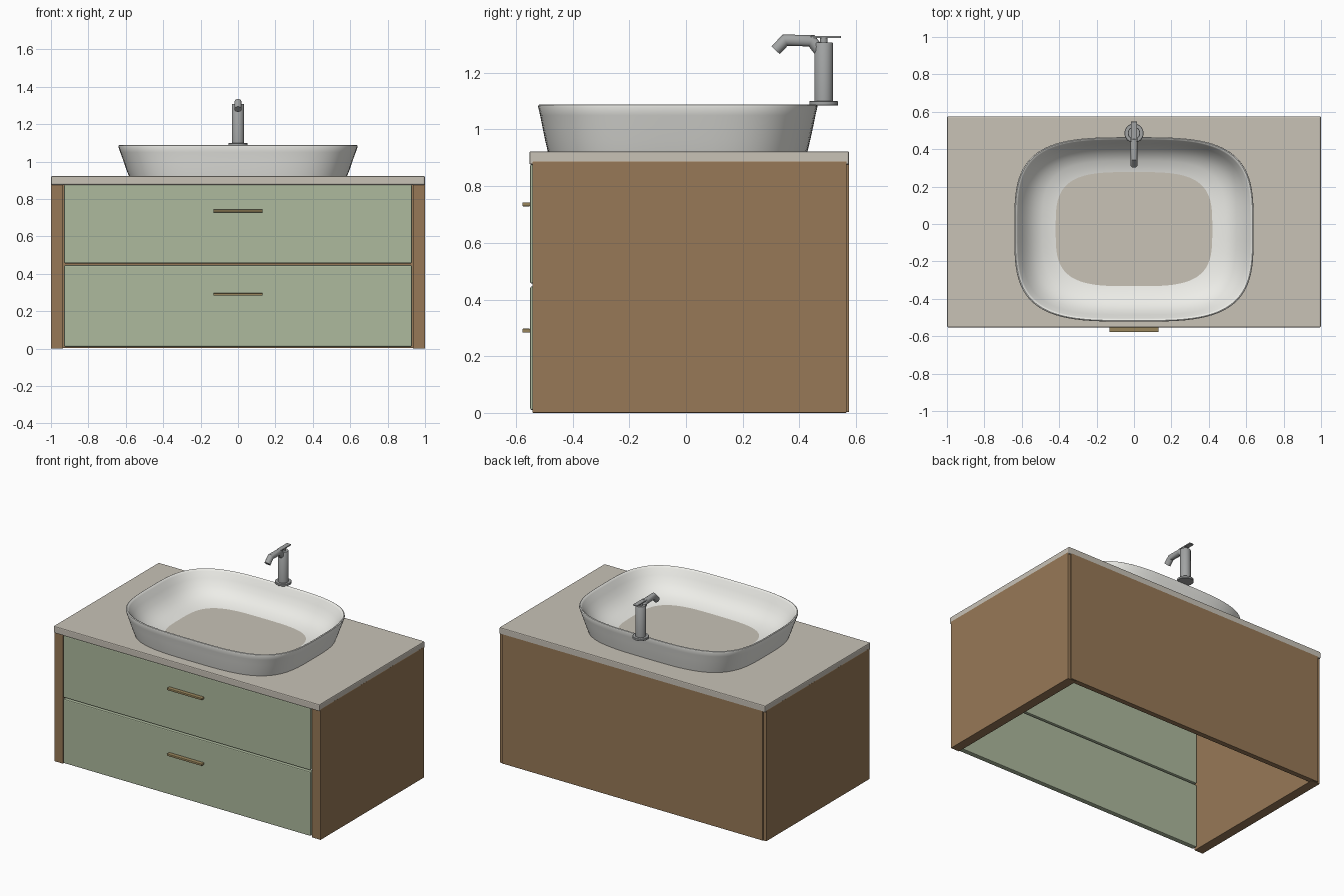
import bpy, bmesh
from math import cos, sin, pi, radians, copysign
from mathutils import Vector

if "Cube" in bpy.data.objects:
    bpy.data.objects.remove(bpy.data.objects["Cube"])


def material(name, rgb):
    m = bpy.data.materials.new(name)
    m.diffuse_color = (*rgb, 1)
    m.use_nodes = True
    m.node_tree.nodes["Principled BSDF"].inputs["Base Color"].default_value = m.diffuse_color
    return m


wood = material("wood", (0.31, 0.19, 0.095))
green = material("sage_paint", (0.42, 0.49, 0.34))
stone = material("stone", (0.58, 0.54, 0.47))
ceramic = material("ceramic", (0.85, 0.85, 0.81))
brass = material("brass", (0.32, 0.24, 0.11))
metal = material("metal", (0.36, 0.37, 0.37))


def finish(name, bm, mat, smooth=False):
    bmesh.ops.recalc_face_normals(bm, faces=bm.faces)
    me = bpy.data.meshes.new(name)
    bm.to_mesh(me)
    bm.free()
    ob = bpy.data.objects.new(name, me)
    bpy.context.collection.objects.link(ob)
    me.materials.append(mat)
    if smooth:
        bpy.ops.object.select_all(action='DESELECT')
        ob.select_set(True)
        bpy.context.view_layer.objects.active = ob
        bpy.ops.object.shade_smooth_by_angle(angle=radians(35))
    return ob


def box(name, lo, hi, mat, bevel=0.0):
    bm = bmesh.new()
    bmesh.ops.create_cube(bm, size=1)
    for v in bm.verts:
        v.co = [(a + b) / 2 + c * (b - a) for a, b, c in zip(lo, hi, v.co)]
    ob = finish(name, bm, mat)
    if bevel:
        mod = ob.modifiers.new("Bevel", 'BEVEL')
        mod.width, mod.segments = bevel, 2
    return ob


def loft(name, rings, mat, caps=True, closed=False):
    bm = bmesh.new()
    vs = [[bm.verts.new(p) for p in r] for r in rings]
    n = len(vs[0])
    pairs = list(zip(vs, vs[1:])) + ([(vs[-1], vs[0])] if closed else [])
    for a, b in pairs:
        for i in range(n):
            j = (i + 1) % n
            bm.faces.new((a[i], a[j], b[j], b[i]))
    if caps:
        bm.faces.new(vs[0])
        bm.faces.new(vs[-1])
    return finish(name, bm, mat, True)


def lathe(name, y, profile, mat, n=40):
    return loft(name, [[(r * cos(2 * pi * i / n), y + r * sin(2 * pi * i / n), z)
                        for i in range(n)] for r, z in profile], mat)


# Cabinet carcass, open at the bottom
for side, s in (("left", -1), ("right", 1)):
    a, b = sorted((s * 0.935, s * 1.0))
    box(side + "_side_panel", (a, -0.542, 0), (b, 0.567, 0.888), wood, 0.003)
box("back_panel", (-0.98, 0.54, 0.003), (0.98, 0.576, 0.885), wood, 0.003)

# Drawer fronts with bar handles
for name, z0, z1, h in (("lower", 0.01, 0.446, 0.29), ("upper", 0.456, 0.877, 0.736)):
    box(name + "_drawer_front", (-0.93, -0.55, z0), (0.93, -0.515, z1), green, 0.006)
    box(name + "_drawer_handle", (-0.132, -0.577, h - 0.007),
        (0.132, -0.549, h + 0.007), brass, 0.003)

# Countertop
box("countertop", (-0.999, -0.553, 0.876), (0.999, 0.576, 0.923), stone, 0.006)


# Basin: superellipse rings up the outside, over the rim and down the inside
def ring(x, y0, y1, z, n=96, e=3.5):
    c, h, pts = (y0 + y1) / 2, (y1 - y0) / 2, []
    for i in range(n):
        t = 2 * pi * (i + 0.5) / n
        pts.append((x * copysign(abs(cos(t)) ** (2 / e), cos(t)),
                    c + h * copysign(abs(sin(t)) ** (2 / e), sin(t)), z))
    return pts


basin = [(0.580, -0.486, 0.427, 0.915), (0.598, -0.497, 0.438, 0.96),
         (0.615, -0.507, 0.449, 1.01), (0.630, -0.515, 0.457, 1.05),
         (0.640, -0.522, 0.464, 1.08), (0.639, -0.521, 0.463, 1.086),
         (0.634, -0.516, 0.459, 1.089), (0.628, -0.510, 0.453, 1.086),
         (0.622, -0.505, 0.448, 1.078), (0.600, -0.486, 0.430, 1.04),
         (0.572, -0.463, 0.408, 1.00), (0.535, -0.432, 0.377, 0.965),
         (0.490, -0.394, 0.339, 0.941), (0.425, -0.338, 0.283, 0.924),
         (0.380, -0.300, 0.245, 0.917)]
loft("basin", [ring(*r) for r in basin], ceramic, caps=False, closed=True)

# Faucet base and body
FY = 0.486
lathe("faucet_base", FY, [(0.049, 1.085), (0.051, 1.087), (0.051, 1.098), (0.049, 1.1)], metal)
lathe("faucet_body", FY, [(0.033, 1.099), (0.033, 1.304), (0.031, 1.307)], metal)
lathe("lever_neck", FY, [(0.014, 1.304), (0.014, 1.325)], metal, 24)

# Spout: round tube mitred along a short path in the YZ plane
path = [Vector(p) for p in ((0, 0.316, 1.28), (0, 0.35, 1.315),
                            (0, 0.443, 1.313), (0, 0.475, 1.272))]
dirs = [(b - a).normalized() for a, b in zip(path, path[1:])]
rings = []
for i, p in enumerate(path):
    a, b = dirs[max(i - 1, 0)], dirs[min(i, 2)]
    t = (a + b).normalized()
    side = Vector((0, -t.z, t.y)) / t.dot(a)
    rings.append([p + 0.02 * (Vector((cos(k * pi / 12), 0, 0)) + side * sin(k * pi / 12))
                  for k in range(24)])
loft("faucet_spout", rings, metal)

# Lever handle
box("faucet_lever", (-0.016, 0.44, 1.322), (0.016, 0.547, 1.33), metal, 0.002)
